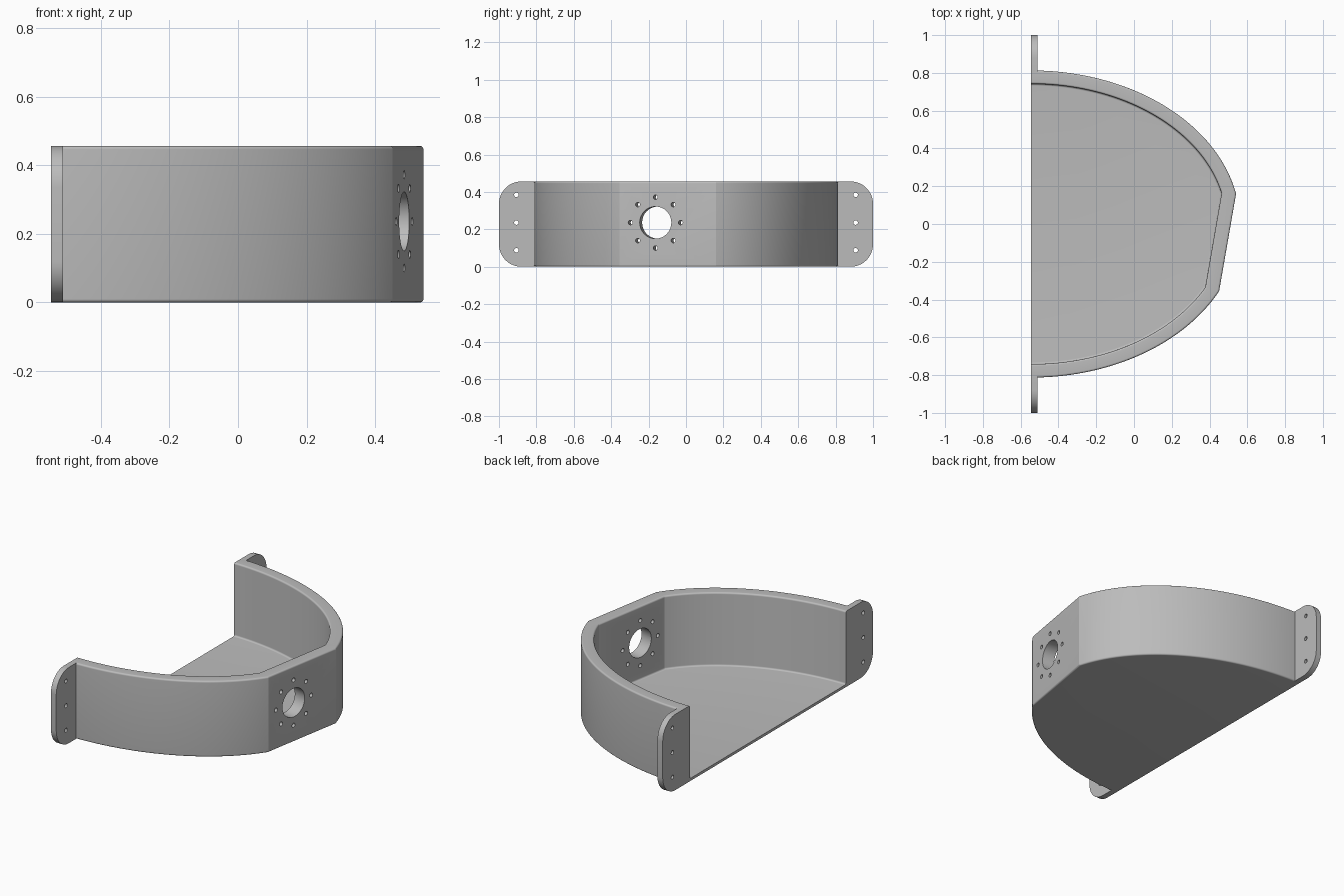
import bpy, bmesh
from math import sin, cos, asin, pi
from mathutils import Matrix, Vector

cube = bpy.data.objects.get("Cube")
if cube:
    bpy.data.objects.remove(cube, do_unlink=True)

BACK = -0.545      # plane of the open side
HEIGHT = 0.456
FLOOR = 0.016
WALL = 0.0715
R = 0.01           # edge rounding

grey = bpy.data.materials.new("plain grey")
grey.use_nodes = True
grey.diffuse_color = (0.5, 0.5, 0.5, 1)
grey.node_tree.nodes["Principled BSDF"].inputs["Base Color"].default_value = (0.5, 0.5, 0.5, 1)


def make_object(name, bm):
    bmesh.ops.recalc_face_normals(bm, faces=bm.faces[:])
    mesh = bpy.data.meshes.new(name)
    bm.to_mesh(mesh)
    bm.free()
    mesh.materials.append(grey)
    ob = bpy.data.objects.new(name, mesh)
    bpy.context.collection.objects.link(ob)
    return ob


def arc(cx, cy, r, start, end, n=8):
    return [(cx + r * cos(start + (end - start) * i / n),
             cy + r * sin(start + (end - start) * i / n)) for i in range(n + 1)]


def drill(ob, holes, frame):
    """Cut round holes (u, v, radius) along the local z of the frame."""
    bm = bmesh.new()
    for u, v, r in holes:
        bmesh.ops.create_cone(bm, cap_ends=True, segments=32, radius1=r, radius2=r,
                              depth=0.4, matrix=frame @ Matrix.Translation((u, v, 0)))
    cutter = make_object("hole_cutter", bm)
    cutter.hide_render = True
    mod = ob.modifiers.new("holes", "BOOLEAN")
    mod.operation = "DIFFERENCE"
    mod.solver = "EXACT"
    mod.object = cutter
    bpy.ops.object.select_all(action="DESELECT")
    bpy.context.view_layer.objects.active = ob
    ob.select_set(True)
    bpy.ops.object.modifier_apply(modifier=mod.name)
    bpy.data.objects.remove(cutter, do_unlink=True)
    bpy.ops.object.shade_smooth_by_angle(angle=0.24)


def plan(d, n=40):
    """Half-ellipse with a slanted flat, moved inward by d."""
    k = d / WALL
    a, b = 1.107 - 0.073 * k, 0.813 - 0.071 * k
    t1, t2 = asin((0.16 + 0.003 * k) / b), asin((-0.355 + 0.02 * k) / b)
    angles = [pi / 2 + (t1 - pi / 2) * i / n for i in range(n + 1)]
    angles += [t2 + (-pi / 2 - t2) * i / n for i in range(n + 1)]
    return [(BACK + a * cos(t), b * sin(t)) for t in angles]


# Wall section as (inset, height): outer bottom, rim and inner fillet
section = (arc(R, R, R, -pi / 2, -pi)
           + arc(R, HEIGHT - R, R, pi, pi / 2)
           + arc(WALL - R, HEIGHT - R, R, pi / 2, 0)
           + arc(WALL + R, FLOOR + R, R, pi, pi * 1.5))

# Tray: curved wall with closed floor and open back
bm = bmesh.new()
rows = [[bm.verts.new((x, y, z)) for x, y in plan(d)] for d, z in section]
for low, high in zip(rows, rows[1:]):
    for i in range(len(low) - 1):
        bm.faces.new((low[i], low[i + 1], high[i + 1], high[i]))
bm.faces.new(rows[0])
bm.faces.new(rows[-1])
bm.faces.new([r[0] for r in rows] + [r[-1] for r in reversed(rows)])
tray = make_object("curved_tray", bm)

# Large opening and its ring of bolt holes through the slanted flat
along = Vector((0.09, 0.515, 0)).normalized()
up = Vector((0, 0, 1))
frame = Matrix((along, up, along.cross(up))).transposed().to_4x4()
frame.translation = (0.484, -0.163, (HEIGHT + FLOOR) / 2)
holes = [(0, 0, 0.086)]
holes += [(0.136 * cos(i * pi / 4), 0.136 * sin(i * pi / 4), 0.012) for i in range(8)]
drill(tray, holes, frame)

# Mounting ears with rounded outer corners and three screw holes
ER = 0.12
for side, name in ((1, "left_ear"), (-1, "right_ear")):
    outline = [(0.8, 0)] + arc(1 - ER, ER, ER, -pi / 2, 0, 12)
    outline += arc(1 - ER, HEIGHT - ER, ER, 0, pi / 2, 12) + [(0.8, HEIGHT)]
    bm = bmesh.new()
    face = bm.faces.new([bm.verts.new((BACK, side * y, z)) for y, z in outline])
    new = bmesh.ops.extrude_face_region(bm, geom=[face])["geom"]
    bmesh.ops.translate(bm, vec=(0.035, 0, 0),
                        verts=[v for v in new if isinstance(v, bmesh.types.BMVert)])
    ear = make_object(name, bm)
    facing_x = Matrix(((0, 0, 1), (1, 0, 0), (0, 1, 0))).to_4x4()
    facing_x.translation = (BACK, side * 0.907, (HEIGHT + FLOOR) / 2)
    drill(ear, [(0, dz, 0.012) for dz in (-0.148, 0, 0.148)], facing_x)
